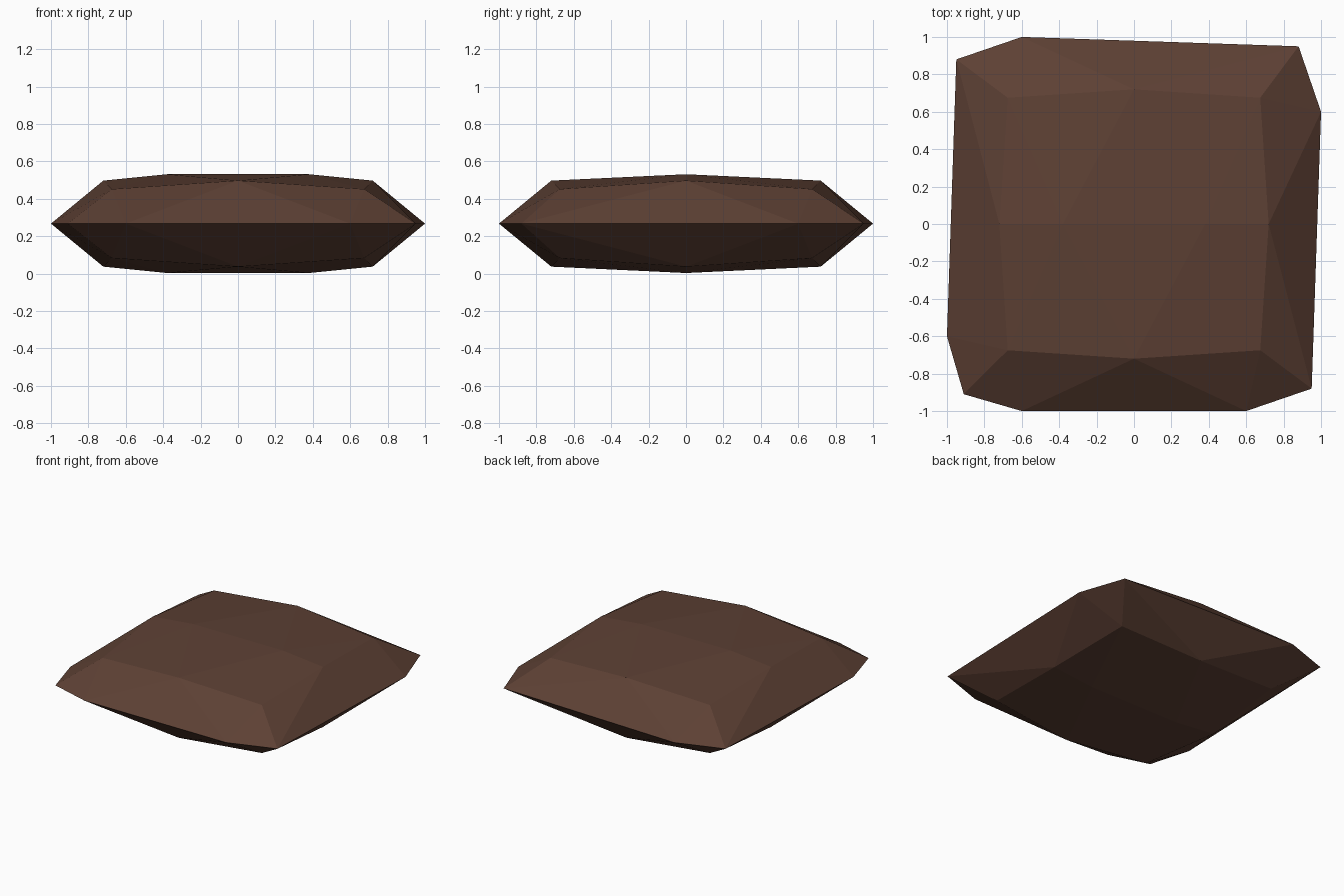
import bpy, bmesh

if "Cube" in bpy.data.objects:
    bpy.data.objects.remove(bpy.data.objects["Cube"])

MID_Z = 0.267  # height of the widest outline

# Irregular outline around the middle of the stone
outline = [(-0.6, 1), (0.88, 0.95), (1, 0.6), (0.95, -0.88), (0.6, -1),
           (-0.6, -1), (-0.91, -0.91), (-1, -0.6), (-0.95, 0.88)]
points = [(x, y, MID_Z) for x, y in outline]

# Shoulders and crown, the same above and below
for side in (1, -1):
    for s in (1, -1):
        points.append((0.38 * s, 0, MID_Z + 0.264 * side))
        points.append((0.72 * s, 0, MID_Z + 0.23 * side))
        points.append((0, 0.72 * s, MID_Z + 0.23 * side))
        for t in (1, -1):
            points.append((0.675 * s, 0.675 * t, MID_Z + 0.184 * side))

# Wrap the points in a faceted skin
bm = bmesh.new()
for p in points:
    bm.verts.new(p)
bmesh.ops.convex_hull(bm, input=bm.verts[:])
bmesh.ops.recalc_face_normals(bm, faces=bm.faces[:])
mesh = bpy.data.meshes.new("flat_stone")
bm.to_mesh(mesh)
bm.free()

brown = bpy.data.materials.new("dark brown")
brown.diffuse_color = (0.109, 0.0513, 0.0343, 1)
brown.use_nodes = True
brown.node_tree.nodes["Principled BSDF"].inputs["Base Color"].default_value = brown.diffuse_color
mesh.materials.append(brown)
stone = bpy.data.objects.new("flat_stone", mesh)
bpy.context.collection.objects.link(stone)
